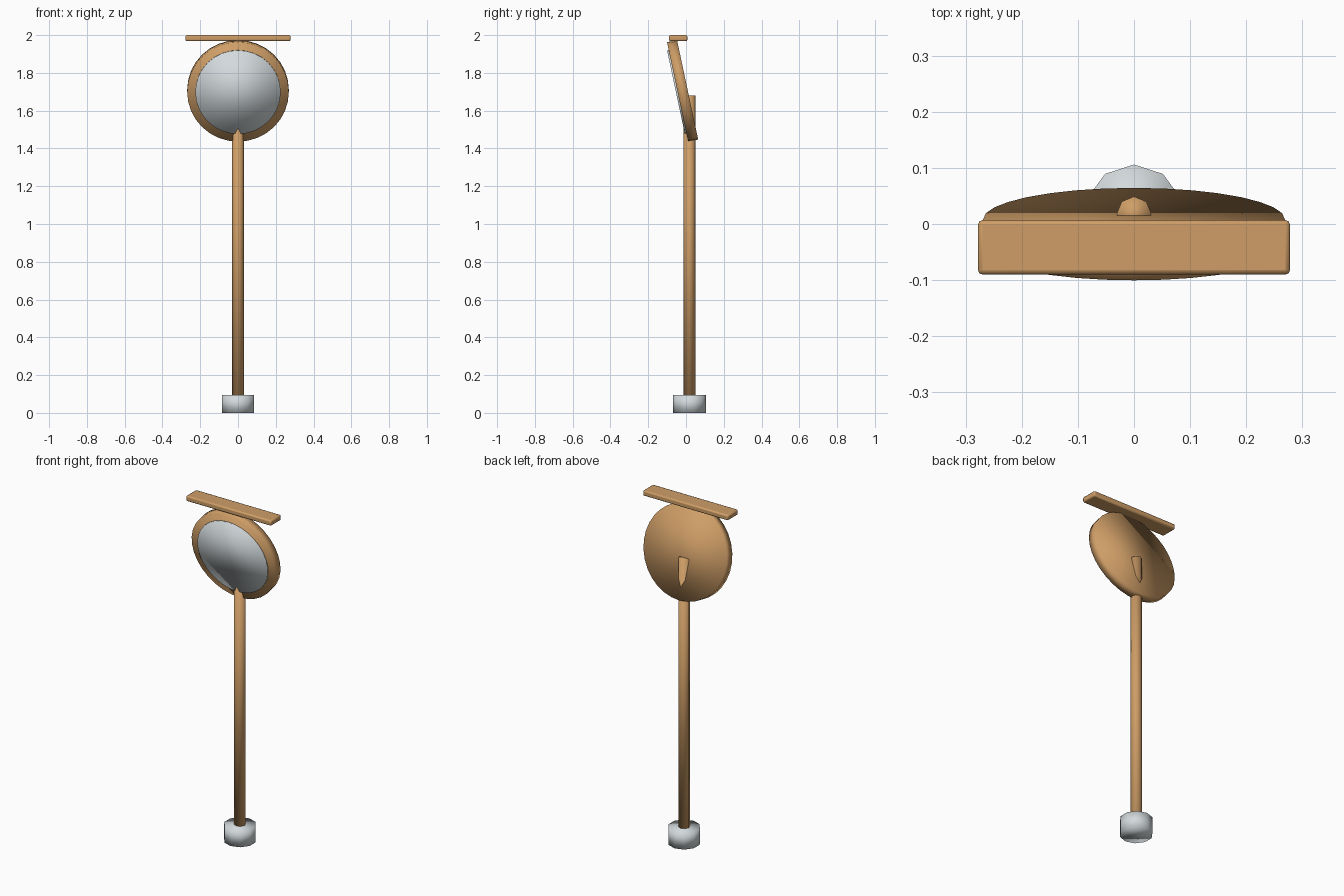
import bpy, math

if "Cube" in bpy.data.objects:
    bpy.data.objects.remove(bpy.data.objects["Cube"])


def material(name, rgb):
    m = bpy.data.materials.new(name)
    m.diffuse_color = (*rgb, 1)
    m.use_nodes = True
    m.node_tree.nodes["Principled BSDF"].inputs["Base Color"].default_value = m.diffuse_color
    return m


wood = material("warm wood", (0.62, 0.34, 0.135))
grey = material("pale grey", (0.65, 0.70, 0.72))

TILT = math.radians(12)          # the round panel leans forward
POST_Y = 0.018
PANEL = (0, -0.018, 1.705)
PANEL_T = 0.054


def cylinder(name, sides, radius, depth, loc, mat, rot_x=0.0):
    bpy.ops.mesh.primitive_cylinder_add(vertices=sides, radius=radius, depth=depth,
                                        location=loc, rotation=(rot_x, 0, 0))
    ob = bpy.context.object
    ob.name = name
    ob.data.materials.append(mat)
    bpy.ops.object.shade_smooth()
    return ob


# ten-sided foot and eight-sided post
cylinder("foot", 10, 0.088, 0.096, (0, POST_Y, 0.048), grey)
cylinder("post", 8, 0.031, 1.61, (0, POST_Y, 0.875), wood)

# tilted round panel with a thin disc set on its front
face = math.pi / 2 + TILT
cylinder("round_panel", 32, 0.269, PANEL_T, PANEL, wood, face)
off = PANEL_T / 2 + 0.004
cylinder("front_disc", 32, 0.226, 0.0098,
         (0, PANEL[1] - off * math.cos(TILT), PANEL[2] - off * math.sin(TILT)),
         grey, face)

# small bevelled roof board on top
bpy.ops.mesh.primitive_cube_add(size=1, location=(0, -0.0415, 1.984))
roof = bpy.context.object
roof.name = "roof_board"
roof.scale = (0.556, 0.097, 0.032)
bpy.ops.object.transform_apply(location=False, rotation=False, scale=True)
roof.data.materials.append(wood)
bev = roof.modifiers.new("soft edges", 'BEVEL')
bev.width = 0.008
bev.segments = 2
bpy.ops.object.shade_smooth_by_angle(angle=math.radians(40))
